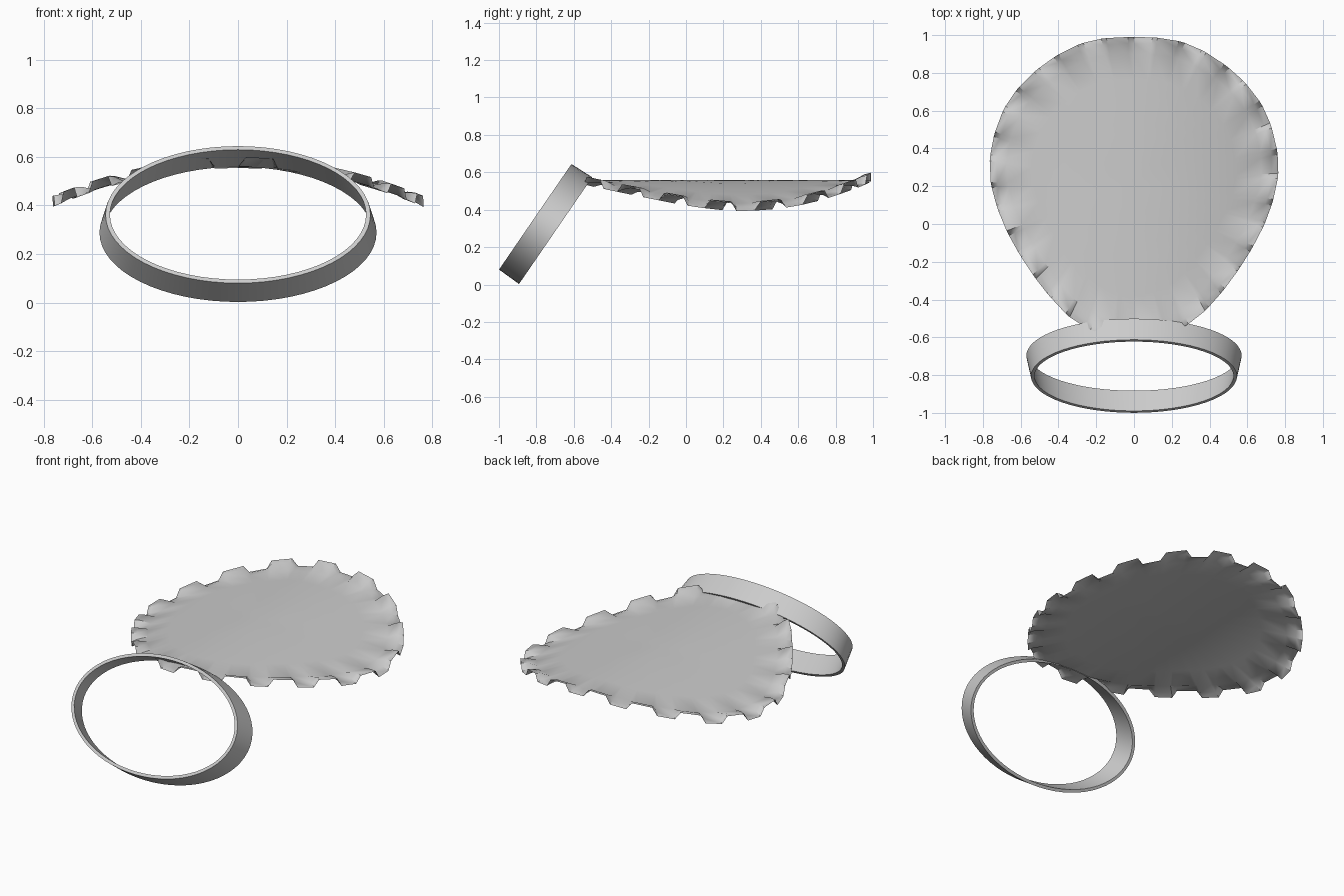
import bpy, bmesh, math
from mathutils import Vector

if "Cube" in bpy.data.objects:
    bpy.data.objects.remove(bpy.data.objects["Cube"])


def make_object(name, verts, faces, angle):
    mesh = bpy.data.meshes.new(name)
    mesh.from_pydata(verts, [], faces)
    bm = bmesh.new()
    bm.from_mesh(mesh)
    bmesh.ops.recalc_face_normals(bm, faces=bm.faces)
    bm.to_mesh(mesh)
    bm.free()
    ob = bpy.data.objects.new(name, mesh)
    bpy.context.collection.objects.link(ob)
    bpy.ops.object.select_all(action='DESELECT')
    ob.select_set(True)
    bpy.context.view_layer.objects.active = ob
    bpy.ops.object.shade_smooth_by_angle(angle=math.radians(angle))
    return ob


def loft(rings, count, closed=False):
    faces = []
    for r in range(rings if closed else rings - 1):
        a, b = r * count, (r + 1) % rings * count
        for i in range(count):
            j = (i + 1) % count
            faces.append((a + i, a + j, b + j, b + i))
    return faces


# Tilted oval band, slightly wider at its rear rim
N = 64
T = 0.018
up = Vector((0, 0.39, 0.568)).normalized()
front, rear = Vector((0, -0.806, 0.362)), Vector((0, -0.697, 0.288))
verts = []
for centre, half_w, half_h in ((front, 0.545, 0.342), (rear, 0.57, 0.346),
                               (rear, 0.57 - T, 0.346 - T), (front, 0.545 - T, 0.342 - T)):
    for i in range(N):
        t = math.tau * i / N
        verts.append(centre + Vector((half_w * math.cos(t), 0, 0)) + up * half_h * math.sin(t))
make_object("oval_band", verts, loft(4, N, True), 35)

# Egg-shaped outline of the sheet, sampled evenly by arc length
half = [(0.23, 0.97), (0.42, 0.885), (0.60, 0.735), (0.715, 0.55), (0.765, 0.30),
        (0.715, 0.06), (0.60, -0.17), (0.44, -0.39), (0.27, -0.54)]
ctrl = [(0, 0.99)] + half + [(0, -0.62)] + [(-x, y) for x, y in reversed(half)]
ctrl = [Vector(p) for p in ctrl]
curve = []
for i in range(len(ctrl)):
    a, b, c, d = (ctrl[(i + k) % len(ctrl)] for k in (-1, 0, 1, 2))
    for s in range(24):
        t = s / 24
        curve.append(0.5 * (2 * b + (c - a) * t + (2 * a - 5 * b + 4 * c - d) * t * t
                            + (3 * b - a - 3 * c + d) * t ** 3))
curve.append(curve[0])
dist = [0.0]
for p, q in zip(curve, curve[1:]):
    dist.append(dist[-1] + (q - p).length)


def outline(f):
    want = (f % 1.0) * dist[-1]
    k = next(i for i in range(1, len(dist)) if dist[i] >= want)
    if want <= 0:
        return curve[0].copy()
    return curve[k - 1].lerp(curve[k], (want - dist[k - 1]) / (dist[k] - dist[k - 1]))


# Arched sheet with a crimped rim of alternating raised tabs
TABS = 18
STEPS = ((0.0, 0), (0.36, 0), (0.46, 1), (0.88, 1))
samples = [((k + f) / TABS, lift) for k in range(TABS) for f, lift in STEPS]
middle = Vector((0, 0.22))
RINGS = ((0.0, 0.045), (0.035, 0.03), (0.09, 0.0))   # inset, lift of the tabs
verts = []


def arch(x):
    return 0.56 - 0.275 * x * x


for inset, rise in RINGS:
    for f, lift in samples:
        p = outline(f)
        p += (middle - p).normalized() * inset
        verts.append((p.x, p.y, arch(p.x) + rise * lift - (0.006 if inset == 0 else 0)))
for scale in (0.8, 0.6, 0.4, 0.2):
    for f, lift in samples:
        p = outline(f)
        p += (middle - p).normalized() * 0.09
        p = middle.lerp(p, scale)
        verts.append((p.x, p.y, arch(p.x)))
count = len(samples)
faces = loft(7, count)
verts.append((middle.x, middle.y, arch(0)))
faces += [(6 * count + i, 6 * count + (i + 1) % count, len(verts) - 1) for i in range(count)]
sheet = make_object("arched_sheet", verts, faces, 35)
if sheet.data.polygons[-1].normal.z < 0:
    sheet.data.flip_normals()
